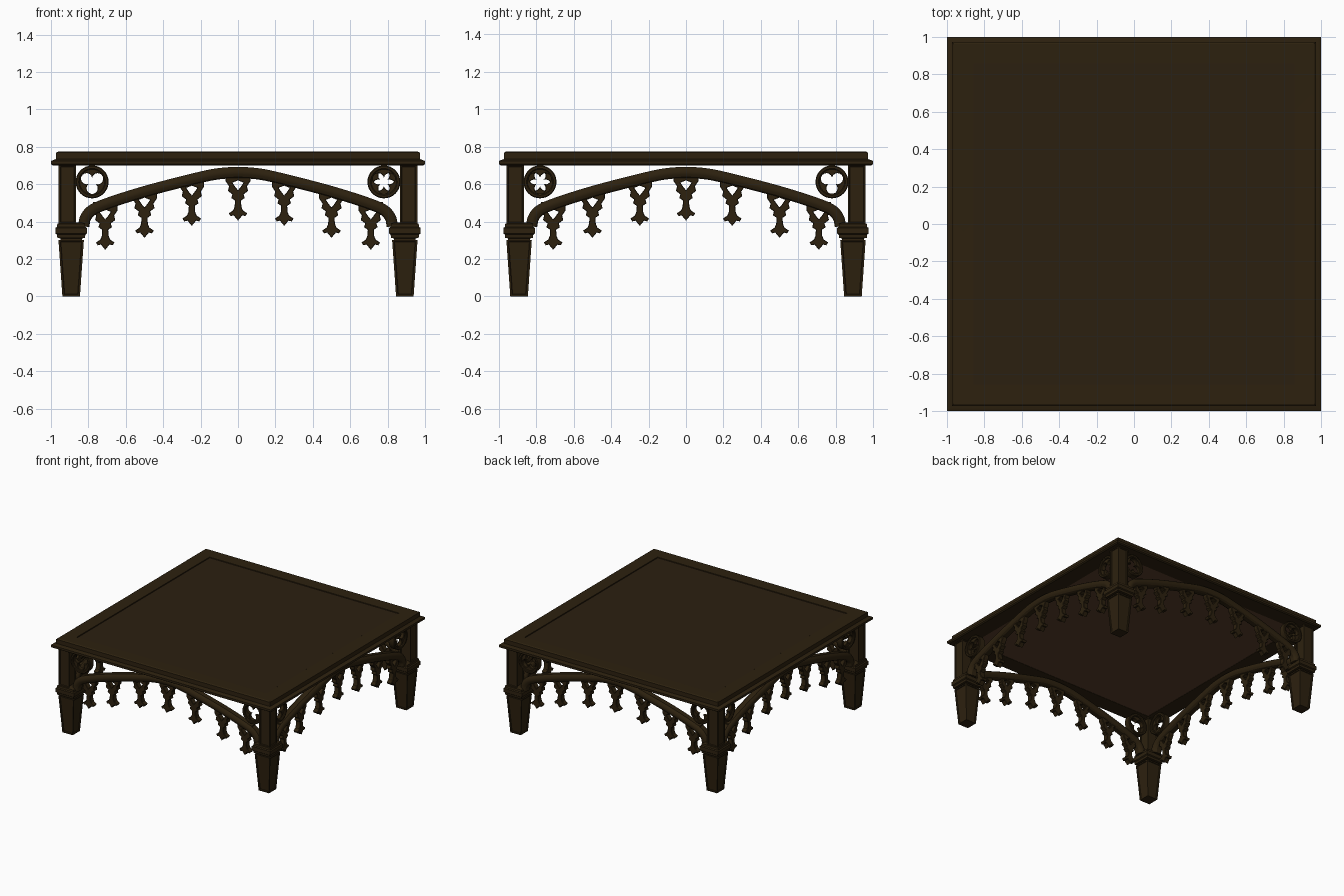
import bpy, bmesh, math
from mathutils import Matrix, Vector

if "Cube" in bpy.data.objects:
    bpy.data.objects.remove(bpy.data.objects["Cube"])


def material(name, rgb):
    m = bpy.data.materials.new(name)
    m.diffuse_color = (*rgb, 1)
    m.use_nodes = True
    m.node_tree.nodes["Principled BSDF"].inputs["Base Color"].default_value = m.diffuse_color
    return m


WOOD = material("dark wood", (0.026, 0.0152, 0.0046))
PANEL = material("dark panel wood", (0.0245, 0.0140, 0.0052))
UNDER = material("raw brown underside", (0.095, 0.047, 0.023))


def add(name, mesh, matrix=Matrix()):
    ob = bpy.data.objects.new(name, mesh)
    bpy.context.collection.objects.link(ob)
    ob.matrix_world = matrix
    return ob


def square_stack(name, loops, inset=0.0, mats=(WOOD,)):
    """Square rings (half width, z) joined in order and capped at both ends."""
    bm = bmesh.new()
    rings = [[bm.verts.new((sx * h, sy * h, z))
              for sx, sy in ((-1, -1), (1, -1), (1, 1), (-1, 1))] for h, z in loops]
    sides = []
    for a, b in zip(rings, rings[1:]):
        for i in range(4):
            j = (i + 1) % 4
            sides.append(bm.faces.new((a[i], a[j], b[j], b[i])))
    first = bm.faces.new(rings[0])
    last = bm.faces.new(rings[-1])
    if len(mats) > 2:
        first.material_index, last.material_index = 1, 2
    bmesh.ops.recalc_face_normals(bm, faces=bm.faces)
    if inset:  # sunk panel on each side
        bmesh.ops.inset_individual(bm, faces=sides, thickness=inset)
        bmesh.ops.inset_individual(bm, faces=sides, thickness=0.004, depth=-0.006)
    mesh = bpy.data.meshes.new(name)
    bm.to_mesh(mesh)
    bm.free()
    for m in mats:
        mesh.materials.append(m)
    return mesh


def cutout(name, outlines, depth, bevel=0.003):
    """Flat plate in the x-z plane; later outlines become holes."""
    cu = bpy.data.curves.new(name, 'CURVE')
    cu.dimensions, cu.fill_mode = '2D', 'BOTH'
    cu.extrude, cu.bevel_depth = depth / 2 - bevel, bevel
    cu.offset = -bevel
    cu.bevel_resolution = 0
    for pts in outlines:
        sp = cu.splines.new('POLY')
        sp.points.add(len(pts) - 1)
        for p, (x, z) in zip(sp.points, pts):
            p.co = (x, z, 0, 1)
        sp.use_cyclic_u = True
    tmp = add(name, cu)
    deps = bpy.context.evaluated_depsgraph_get()
    mesh = bpy.data.meshes.new_from_object(tmp.evaluated_get(deps))
    bpy.data.objects.remove(tmp)
    mesh.transform(Matrix.Rotation(math.pi / 2, 4, 'X'))
    mesh.materials.clear()
    mesh.materials.append(WOOD)
    return mesh


def circle(r, n=32):
    return [(r * math.cos(2 * math.pi * i / n), r * math.sin(2 * math.pi * i / n)) for i in range(n)]


def trefoil(c=0.034, r=0.030):
    pts = []
    t = (c + math.sqrt(c * c - 4 * (c * c - r * r))) / 2
    lim = math.atan2(t * math.sin(math.pi / 3), t / 2 - c)
    for k in range(3):
        d = math.radians(-90 + 120 * k)
        for i in range(11):
            a = d - lim + 2 * lim * i / 11
            pts.append((c * math.cos(d) + r * math.cos(a), c * math.sin(d) + r * math.sin(a)))
    return pts


def smooth_path(ctrl, steps=5):
    """Catmull-Rom points through the control points."""
    p = [Vector(c) for c in ctrl]
    p = [2 * p[0] - p[1]] + p + [2 * p[-1] - p[-2]]
    out = []
    for a, b, c, d in zip(p, p[1:], p[2:], p[3:]):
        for i in range(steps):
            t = i / steps
            out.append(0.5 * (2 * b + (c - a) * t + (2 * a - 5 * b + 4 * c - d) * t * t
                              + (3 * b - a - 3 * c + d) * t ** 3))
    return out + [p[-2]]


def sweep(name, path, section):
    """Sweep a (normal, depth) section along an x-z path."""
    bm = bmesh.new()
    rings = []
    for i, p in enumerate(path):
        t = (path[min(i + 1, len(path) - 1)] - path[max(i - 1, 0)]).normalized()
        n = Vector((-t.y, t.x))
        rings.append([bm.verts.new((p.x + n.x * u, v, p.y + n.y * u)) for u, v in section])
    m = len(section)
    for a, b in zip(rings, rings[1:]):
        for i in range(m):
            bm.faces.new((a[i], a[(i + 1) % m], b[(i + 1) % m], b[i]))
    bm.faces.new(rings[0])
    bm.faces.new(rings[-1])
    bmesh.ops.recalc_face_normals(bm, faces=bm.faces)
    mesh = bpy.data.meshes.new(name)
    bm.to_mesh(mesh)
    bm.free()
    mesh.materials.append(WOOD)
    return mesh


# Table top: sunk centre panel, moulded rim, nearly flush underside panel
add("table_top", square_stack("table_top", [
    (0.857, 0.768), (0.858, 0.764), (0.861, 0.764), (0.862, 0.772), (0.962, 0.774),
    (0.972, 0.768), (0.972, 0.734), (0.985, 0.730), (1.0, 0.724), (1.0, 0.707),
    (0.99, 0.700), (0.86, 0.700), (0.86, 0.702)], mats=(WOOD, PANEL, UNDER)))

# Leg parts
foot = square_stack("leg_foot", [(0.047, 0), (0.068, 0.302)], 0.014)
collar = square_stack("leg_collar", [
    (0.058, 0.295), (0.058, 0.31), (0.074, 0.313), (0.076, 0.330), (0.084, 0.336),
    (0.084, 0.366), (0.076, 0.372), (0.074, 0.388), (0.055, 0.396)])
post = square_stack("leg_post", [(0.0475, 0.385), (0.0475, 0.705)], 0.014)

# Arch with a rounded moulding
half = [(-0.825, 0.375), (-0.815, 0.42), (-0.78, 0.461), (-0.70, 0.496), (-0.55, 0.545),
        (-0.40, 0.587), (-0.20, 0.637), (-0.10, 0.656)]
ctrl = half + [(0, 0.662)] + [(-x, z) for x, z in reversed(half)]
front = [(0.030, 0.020), (0.022, 0.031), (0.010, 0.037), (0.0, 0.039),
         (-0.010, 0.037), (-0.022, 0.031), (-0.030, 0.018)]
arch = sweep("arch", smooth_path(ctrl), front + [(u, -v) for u, v in reversed(front)])

# Hanging pendant with a pierced top
edge = [(0.066, 0.03), (0.066, -0.015), (0.048, -0.042), (0.054, -0.066), (0.030, -0.084),
        (0.036, -0.104), (0.016, -0.118), (0.018, -0.150), (0.026, -0.170),
        (0.050, -0.186), (0.040, -0.201), (0.023, -0.197)]
pendant = cutout("pendant", [
    edge + [(0, -0.225)] + [(-x, z) for x, z in reversed(edge)],
    [(0.030, -0.022), (0, -0.010), (-0.030, -0.022), (-0.012, -0.048), (0, -0.062), (0.012, -0.048)]], 0.042)

# Corner roundel: trefoil plate within a thicker rim
foil = cutout("trefoil_plate", [circle(0.08), trefoil()], 0.03)
rim = cutout("roundel_rim", [circle(0.088), circle(0.067)], 0.056, 0.005)

DEPTH = -0.908
for k, side in enumerate(("front", "right", "back", "left")):
    turn = Matrix.Rotation(k * math.pi / 2, 4, 'Z')

    def place(name, mesh, x, y, z=0, flip=False):
        m = turn @ Matrix.Translation((x, y, z))
        if flip:
            m = m @ Matrix.Rotation(math.pi, 4, 'Y')
        add(side + "_" + name, mesh, m)

    place("leg_foot", foot, -0.892, -0.892)
    place("leg_collar", collar, -0.892, -0.892)
    place("leg_post", post, -0.9125, -0.9125)
    place("arch", arch, 0, DEPTH)
    for x, z in ((0, 0.63), (0.247, 0.602), (0.5, 0.538), (0.71, 0.474)):
        for s in ((-1, 1) if x else (1,)):
            place("pendant", pendant, s * x, DEPTH, z)
    for s in (-1, 1):
        place("trefoil_plate", foil, s * 0.78, DEPTH, 0.612, (k, s) in ((2, -1), (3, 1)))
        place("roundel_rim", rim, s * 0.78, DEPTH, 0.612)

# Smooth shading with sharp edges kept
bpy.ops.object.select_all(action='SELECT')
bpy.context.view_layer.objects.active = bpy.context.scene.objects["table_top"]
bpy.ops.object.shade_smooth_by_angle(angle=math.radians(30))
